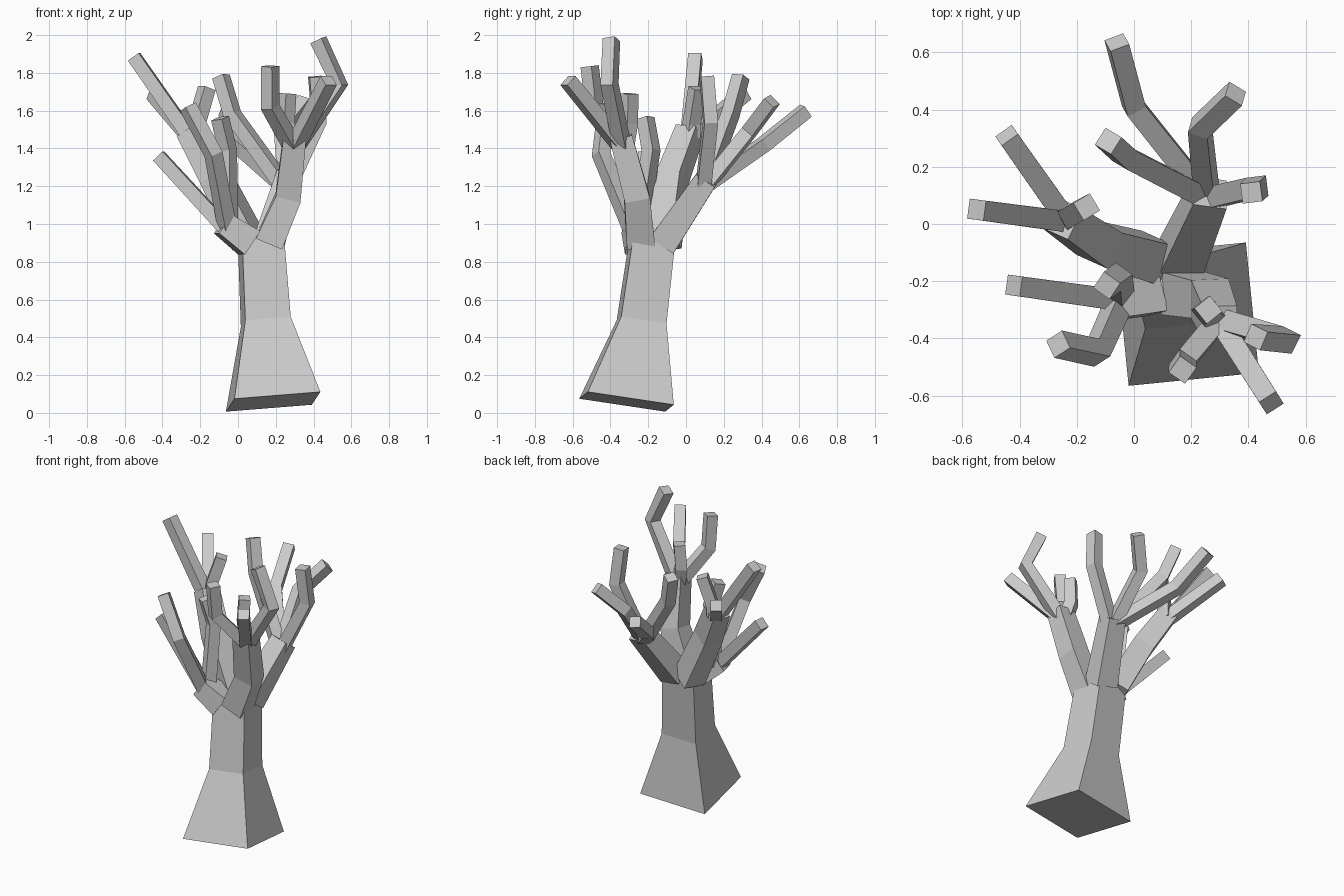
import bpy, bmesh
from mathutils import Vector

if "Cube" in bpy.data.objects:
    bpy.data.objects.remove(bpy.data.objects["Cube"])

Z, X = Vector((0, 0, 1)), Vector((1, 0, 0))
CORNERS = ((-1, -1), (1, -1), (1, 1), (-1, 1))


def square(c, u, v, w):
    return [Vector(c) + (u * a + v * b) * w / 2 for a, b in CORNERS]


def skin_rings(bm, rings):
    """Bridge four-sided rings into a closed tube."""
    vs = [[bm.verts.new(p) for p in r] for r in rings]
    for a, b in zip(vs, vs[1:]):
        for i in range(4):
            j = (i + 1) % 4
            bm.faces.new((a[i], a[j], b[j], b[i]))
    bm.faces.new(vs[0][::-1])
    bm.faces.new(vs[-1])


def square_tube(bm, pts, w0, w1, side=None):
    """Tapering square section along a bent path, mitred at the bends."""
    side = side or Z.cross(pts[-1] - pts[0]).normalized()
    last = len(pts) - 1
    rings = []
    for i, p in enumerate(pts):
        t_in = (p - pts[max(i - 1, 0)]).normalized()
        t_out = (pts[min(i + 1, last)] - p).normalized()
        t = (t_in + t_out).normalized()
        s = (side - t * side.dot(t)).normalized()
        rings.append(square(p, s, t.cross(s), w0 + (w1 - w0) * i / last))
    skin_rings(bm, rings)


def finish(bm, name):
    bmesh.ops.recalc_face_normals(bm, faces=bm.faces)
    mesh = bpy.data.meshes.new(name)
    bm.to_mesh(mesh)
    bm.free()
    bpy.context.collection.objects.link(bpy.data.objects.new(name, mesh))


# Leaning trunk: tilted squares, wide at the foot
u, v = Vector((1, .1, .08)), Vector((-.1, 1, -.15))
bm = bmesh.new()
skin_rings(bm, [square((.186, -.315, .059), u, v, .455),
                square((.147, -.235, .482), u, v, .24),
                square((.12, -.175, .941), u, v, .22)])
finish(bm, "trunk")


def limb(name, corner, path, side, twigs):
    """Limb rising from one quarter of the trunk top, with twigs at its end."""
    sx, sy = corner
    path = [Vector((.112 + sx * .052, -.18 + sy * .06, .9))] + [Vector(p) for p in path]
    bm = bmesh.new()
    square_tube(bm, path, .15, .12, side)
    finish(bm, name + "_limb")
    # Twigs start just inside the limb end, shifted toward where they lead
    root = path[-1] - (path[-1] - path[-2]).normalized() * .04
    bm = bmesh.new()
    for twig in twigs:
        pts = [Vector(p) for p in twig]
        lead = pts[0] - root
        lead.z = 0
        square_tube(bm, [root + lead.normalized() * .02] + pts, .074, .07)
    finish(bm, name + "_branches")


limb("left", (-1, 1), [(-.12, -.07, 1.25), (-.25, .02, 1.49)], None, [
    [(-.55, .05, 1.885)],
    [(-.22, .03, 1.53), (-.165, .06, 1.72)],
    [(-.445, .31, 1.69)]])
limb("back", (1, 1), [(.265, .11, 1.24)], X, [
    [(0, .41, 1.42), (-.06, .635, 1.6)],
    [(-.03, .235, 1.58), (-.09, .29, 1.78)],
    [(.23, .335, 1.49), (.355, .455, 1.65)],
    [(.43, .13, 1.54), (.41, .11, 1.78)]])
limb("front_right", (1, -1), [(.265, -.26, 1.14), (.3, -.345, 1.46)], X, [
    [(.48, -.625, 1.76)],
    [(.17, -.485, 1.62), (.17, -.51, 1.835)],
    [(.535, -.405, 1.74), (.425, -.395, 1.975)],
    [(.25, -.305, 1.53), (.26, -.3, 1.69)]])
limb("front_left", (-1, -1), [(-.08, -.275, 1.0)], None, [
    [(-.42, -.215, 1.36)],
    [(-.13, -.45, 1.37), (-.265, -.42, 1.62)],
    [(-.055, -.185, 1.39), (-.095, -.215, 1.56)]])
